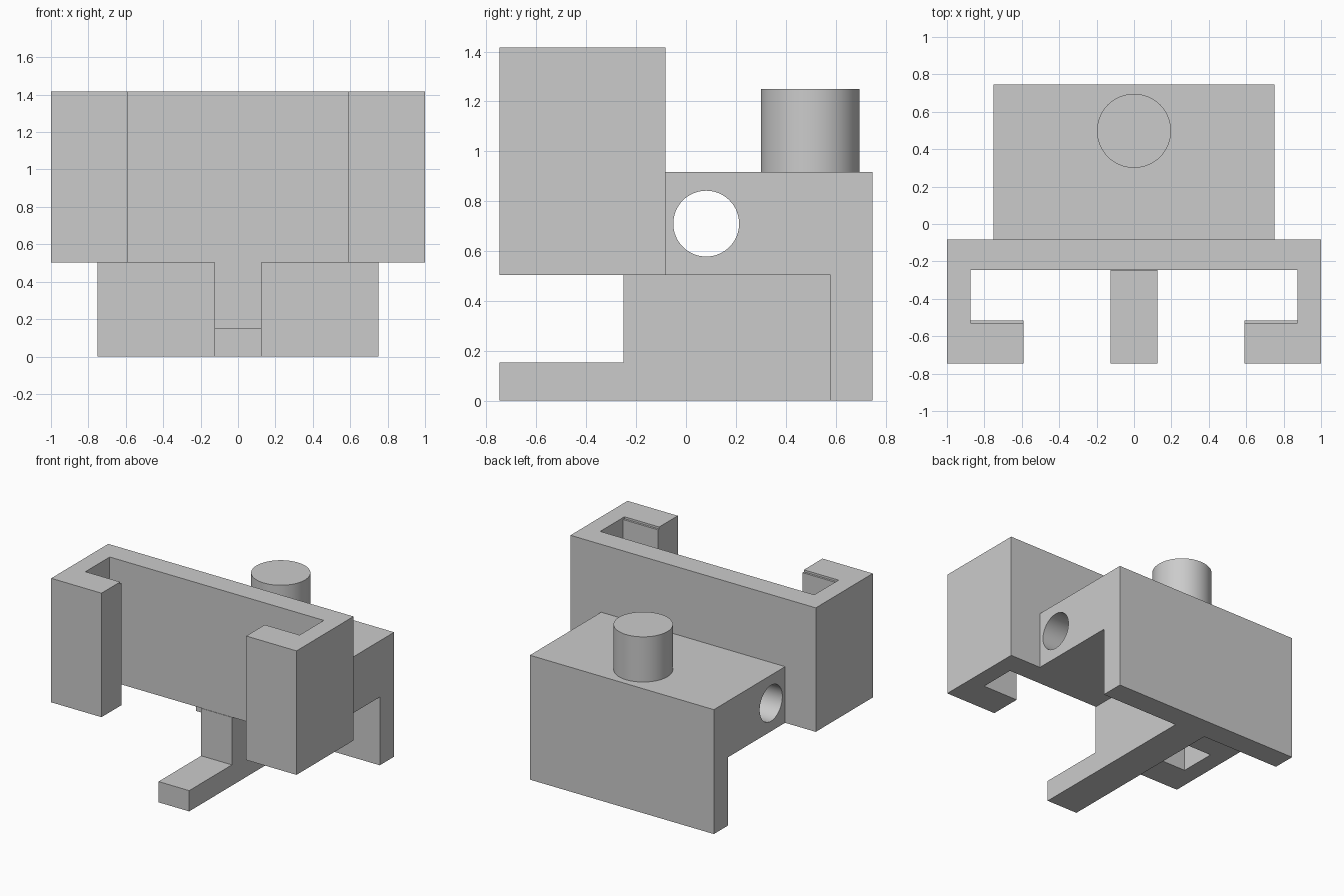
import bpy, bmesh, math
from mathutils import Vector

if "Cube" in bpy.data.objects:
    bpy.data.objects.remove(bpy.data.objects["Cube"])

grey = bpy.data.materials.new("light_grey")
grey.use_nodes = True
COLOUR = (0.6, 0.6, 0.6, 1)
grey.diffuse_color = COLOUR
grey.node_tree.nodes["Principled BSDF"].inputs["Base Color"].default_value = COLOUR


def extrude(name, points, depth):
    """Extrude a closed 3D outline along a vector."""
    bm = bmesh.new()
    face = bm.faces.new([bm.verts.new(p) for p in points])
    moved = bmesh.ops.extrude_face_region(bm, geom=[face])["geom"]
    verts = [v for v in moved if isinstance(v, bmesh.types.BMVert)]
    bmesh.ops.translate(bm, verts=verts, vec=Vector(depth))
    bmesh.ops.recalc_face_normals(bm, faces=bm.faces)
    mesh = bpy.data.meshes.new(name)
    bm.to_mesh(mesh)
    bm.free()
    mesh.materials.append(grey)
    obj = bpy.data.objects.new(name, mesh)
    bpy.context.collection.objects.link(obj)
    return obj


def extrude_side(name, profile, half_width):
    """Extrude a (y, z) profile symmetrically across x."""
    return extrude(name, [(-half_width, y, z) for y, z in profile],
                   (2 * half_width, 0, 0))


def smooth(obj):
    bpy.ops.object.select_all(action="DESELECT")
    obj.select_set(True)
    bpy.context.view_layer.objects.active = obj
    bpy.ops.object.shade_smooth_by_angle(angle=math.radians(30))


# C-shaped front bracket, mirrored from half of its plan
BOTTOM, TOP = 0.503, 1.417
half = [(1, -0.083), (1, -0.747), (0.59, -0.747), (0.59, -0.53),
        (0.873, -0.53), (0.873, -0.247)]
plan = half + [(-x, y) for x, y in reversed(half)]
extrude("front_bracket", [(x, y, BOTTOM) for x, y in plan], (0, 0, TOP - BOTTOM))

# Thin ledges behind the bracket lips, just below the top
for side, label in ((1, "left"), (-1, "right")):
    ledge = [(0.59, -0.53), (0.873, -0.53), (0.873, -0.515), (0.59, -0.515)]
    extrude(label + "_lip_ledge", [(side * x, y, BOTTOM) for x, y in ledge],
            (0, 0, TOP - BOTTOM - 0.015))

# Rear housing: block with a plate hanging down at the back
housing = extrude_side("rear_housing", [
    (-0.083, 0.503), (0.58, 0.503), (0.58, 0), (0.747, 0),
    (0.747, 0.917), (-0.083, 0.917)], 0.75)

# Cross hole through the housing
bpy.ops.mesh.primitive_cylinder_add(vertices=64, radius=0.132, depth=2,
                                    location=(0, 0.081, 0.71),
                                    rotation=(0, math.pi / 2, 0))
cutter = bpy.context.object
cutter.name = "hole_cutter"
cutter.hide_render = True
cutter.data.materials.append(grey)
cut = housing.modifiers.new("cross_hole", "BOOLEAN")
cut.operation, cut.solver, cut.object = "DIFFERENCE", "EXACT", cutter
bpy.context.view_layer.objects.active = housing
bpy.ops.object.modifier_apply(modifier=cut.name)
bpy.data.objects.remove(cutter)
smooth(housing)

# Centre rib with its forward tongue
extrude_side("centre_rib", [
    (-0.747, 0), (0.58, 0), (0.58, 0.503), (-0.25, 0.503),
    (-0.25, 0.153), (-0.747, 0.153)], 0.125)

# Round post on the housing
bpy.ops.mesh.primitive_cylinder_add(vertices=64, radius=0.198, depth=0.333,
                                    location=(0, 0.498, 1.0835))
post = bpy.context.object
post.name = "round_post"
post.data.materials.append(grey)
smooth(post)
